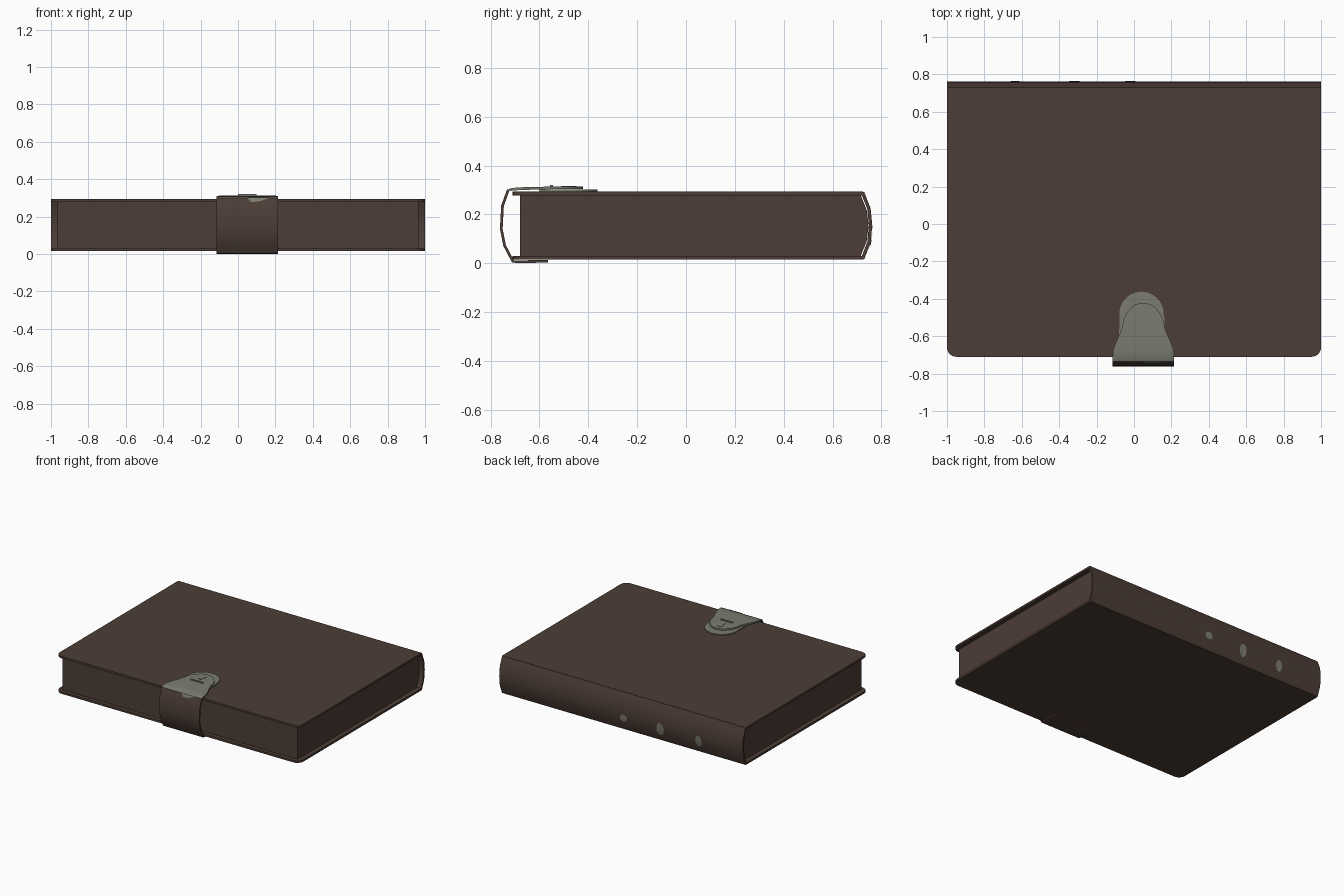
import bpy, bmesh, math

if "Cube" in bpy.data.objects:
    bpy.data.objects.remove(bpy.data.objects["Cube"])


def material(name, rgb):
    m = bpy.data.materials.new(name)
    m.diffuse_color = (*rgb, 1)
    m.use_nodes = True
    m.node_tree.nodes["Principled BSDF"].inputs["Base Color"].default_value = m.diffuse_color
    return m


BROWN = material("brown leather", (0.074, 0.047, 0.037))
METAL = material("aged metal", (0.200, 0.204, 0.160))


def make(name, verts, faces, mats, smooth=False):
    me = bpy.data.meshes.new(name)
    me.from_pydata(verts, [], faces)
    bm = bmesh.new()
    bm.from_mesh(me)
    bmesh.ops.recalc_face_normals(bm, faces=bm.faces)
    bm.to_mesh(me)
    bm.free()
    for m in mats:
        me.materials.append(m)
    if smooth:
        me.shade_smooth()
        me.set_sharp_from_angle(angle=math.radians(42))
    ob = bpy.data.objects.new(name, me)
    bpy.context.collection.objects.link(ob)
    return ob


def prism(name, outline, lo, hi, axis, mat):
    """Extrude a 2D outline along x (outline is y,z) or z (outline is x,y)."""
    n = len(outline)
    put = (lambda p, h: (h, *p)) if axis == "x" else (lambda p, h: (*p, h))
    verts = [put(p, h) for h in (lo, hi) for p in outline]
    faces = [tuple(range(n)), tuple(range(n, 2 * n))]
    faces += [(i, (i + 1) % n, n + (i + 1) % n, n + i) for i in range(n)]
    return make(name, verts, faces, [mat])


def band(name, stations, cx, thick, mats):
    """Sheet following (y, z, half width) stations, thickened to its inner side."""
    verts, n = [], len(stations)
    for i, (y, z, w) in enumerate(stations):
        a, b = stations[max(i - 1, 0)], stations[min(i + 1, n - 1)]
        dy, dz = b[0] - a[0], b[1] - a[1]
        l = math.hypot(dy, dz)
        iy, iz = y + dz / l * thick, z - dy / l * thick
        verts += [(cx - w, y, z), (cx + w, y, z), (cx + w, iy, iz), (cx - w, iy, iz)]
    faces = [(0, 1, 2, 3), tuple(range(4 * n - 4, 4 * n))]
    for i in range(n - 1):
        for k in range(4):
            a, b = 4 * i + k, 4 * i + (k + 1) % 4
            faces.append((a, b, b + 4, a + 4))
    return make(name, verts, faces, mats, True)


def arc(cx, cy, rx, ry, a0, a1, n):
    return [(cx + rx * math.cos(math.radians(a0 + (a1 - a0) * i / n)),
             cy + ry * math.sin(math.radians(a0 + (a1 - a0) * i / n))) for i in range(n + 1)]


# covers with rounded front corners
R = 0.05
cover = (arc(-1 + R, -0.71 + R, R, R, 180, 270, 6) + arc(1 - R, -0.71 + R, R, R, 270, 360, 6)
         + [(1, 0.725), (-1, 0.725)])
prism("top_cover", cover, 0.278, 0.293, "z", BROWN)
prism("bottom_cover", cover, 0.015, 0.030, "z", BROWN)

# page block with a rounded back
pages = [(-0.68, 0.028), (0.715, 0.028), (0.74, 0.09), (0.748, 0.154),
         (0.74, 0.218), (0.715, 0.28), (-0.68, 0.28)]
prism("page_block", pages, -0.965, 0.965, "x", BROWN)

# curved spine
spine = [(0.722, 0.293), (0.730, 0.291), (0.756, 0.225), (0.763, 0.154),
         (0.756, 0.083), (0.730, 0.017), (0.722, 0.015)]
band("spine", [(y, z, 1.0) for y, z in spine], 0, 0.014, [BROWN])


def spine_y(z):
    for (y0, z0), (y1, z1) in zip(spine, spine[1:]):
        if z1 <= z <= z0:
            return y0 + (y1 - y0) * (z - z0) / (z1 - z0)


# worn metallic spots on the spine
for i, (x, z, rx, rz) in enumerate([(-0.02, 0.115, 0.03, 0.027),
                                    (-0.32, 0.112, 0.03, 0.047),
                                    (-0.635, 0.108, 0.026, 0.042)]):
    ring = arc(x, z, rx, rz, 0, 360, 16)[:-1]
    pts = [(px, spine_y(pz) + 0.003, pz) for px, pz in ring] + [(x, spine_y(z) + 0.003, z)]
    make(f"spine_spot_{i + 1}", pts, [((k + 1) % 16, k, 16) for k in range(16)], [METAL])

# strap wrapping the front edge, tapering to a round metal clasp on top
strap = [(-0.565, 0.003, 0.165), (-0.69, 0.0, 0.165), (-0.713, 0.004, 0.165),
         (-0.748, 0.07, 0.165), (-0.762, 0.14, 0.165), (-0.757, 0.235, 0.165),
         (-0.734, 0.300, 0.165), (-0.715, 0.308, 0.165), (-0.67, 0.311, 0.161),
         (-0.63, 0.312, 0.146), (-0.585, 0.313, 0.125), (-0.55, 0.314, 0.113),
         (-0.51, 0.314, 0.106), (-0.475, 0.314, 0.089), (-0.445, 0.314, 0.063),
         (-0.43, 0.314, 0.042), (-0.422, 0.314, 0.012)]
ob = band("clasp_strap", strap, 0.05, 0.011, [BROWN, METAL])
for f in ob.data.polygons:
    if f.center.z > 0.295 and f.center.y > -0.735:
        f.material_index = 1

# worn patch where the metal runs over the bend
make("strap_wear", [(0.05, -0.7362, 0.301), (0.17, -0.7362, 0.301),
                    (0.12, -0.7425, 0.283), (0.07, -0.7445, 0.277)], [(0, 1, 2, 3)], [METAL])

# lock plate on the cover
plate = [(-0.08, -0.60), (0.165, -0.60), (0.162, -0.50)]
plate += arc(0.04, -0.48, 0.118, 0.118, 0, 180, 20) + [(-0.077, -0.50)]
prism("lock_plate", plate, 0.291, 0.301, "z", METAL)

# hinge bar and keyhole plate
prism("hinge_bar", [(0.0, -0.556), (0.1, -0.556), (0.1, -0.545), (0.0, -0.545)],
      0.312, 0.320, "z", METAL)
keyhole = arc(0.045, -0.468, 0.019, 0.019, -55, 235, 14) + [(0.034, -0.51), (0.056, -0.51)]
prism("keyhole", keyhole, 0.312, 0.317, "z", METAL)
